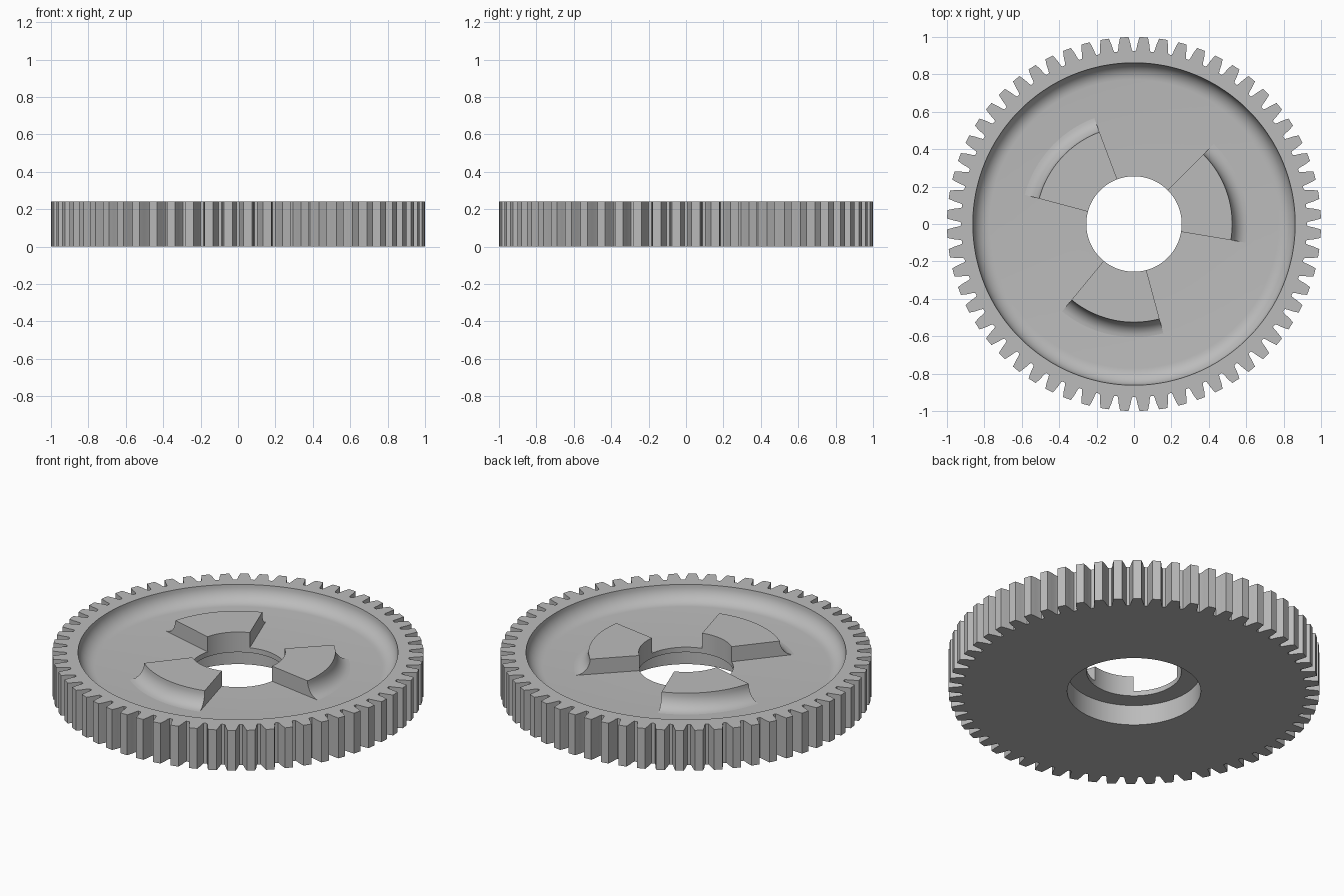
import bpy, bmesh, math

cube = bpy.data.objects.get("Cube")
if cube:
    bpy.data.objects.remove(cube, do_unlink=True)

TEETH = 60
HEIGHT = 0.24        # full thickness
FLOOR = 0.15         # upper face of the web
COUNTERBORE = 0.12   # depth of the recess underneath
BORE_R = 0.255
RIM_R = 0.862
FILLET = HEIGHT - FLOOR

steel = bpy.data.materials.new("grey steel")
steel.use_nodes = True
colour = (0.5, 0.5, 0.5, 1)
steel.diffuse_color = colour
steel.node_tree.nodes["Principled BSDF"].inputs["Base Color"].default_value = colour


def polar(r, a, z):
    return (r * math.cos(a), r * math.sin(a), z)


def fillet(r, side, width, steps=8):
    """Concave quarter curve from the top edge at r down to the web floor."""
    pts = []
    for i in range(steps + 1):
        t = math.pi / 2 * i / steps
        pts.append((r + side * width * (1 - math.cos(t)),
                    HEIGHT - FILLET * math.sin(t)))
    return pts


def finish(bm, name):
    bmesh.ops.recalc_face_normals(bm, faces=bm.faces)
    mesh = bpy.data.meshes.new(name)
    bm.to_mesh(mesh)
    bm.free()
    mesh.materials.append(steel)
    obj = bpy.data.objects.new(name, mesh)
    bpy.context.collection.objects.link(obj)
    bpy.ops.object.select_all(action='DESELECT')
    obj.select_set(True)
    bpy.context.view_layer.objects.active = obj
    bpy.ops.object.shade_smooth_by_angle(angle=math.radians(25))
    return obj


def bridge(bm, a, b, closed):
    n = len(a)
    for i in range(n if closed else n - 1):
        j = (i + 1) % n
        bm.faces.new((a[i], a[j], b[j], b[i]))


# Toothed outline: half of one tooth as (radius, half width), then mirrored
half_tooth = [(0.925, 0.040), (0.935, 0.036), (0.967, 0.031), (1.0, 0.0225)]
tooth = [(r, -w / r) for r, w in half_tooth]
tooth += [(r, w / r) for r, w in reversed(half_tooth)]
pitch = 2 * math.pi / TEETH
outline = [(r, a + (k + 0.5) * pitch) for k in range(TEETH) for r, a in tooth]

# Gear body: toothed wall, rim, dished web, bore and counterbore
bm = bmesh.new()
rings = [[bm.verts.new(polar(r, a, z)) for r, a in outline] for z in (0, HEIGHT)]
section = fillet(RIM_R, -1, FILLET)
section += [(BORE_R, FLOOR), (BORE_R, COUNTERBORE),
            (0.36, COUNTERBORE), (0.36, 0)]
for r, z in section:
    rings.append([bm.verts.new(polar(r, a, z)) for _, a in outline])
for k, ring in enumerate(rings):
    bridge(bm, ring, rings[(k + 1) % len(rings)], True)
finish(bm, "gear_body")

# Three raised pads around the bore, filleted on the outside
pad_section = [(BORE_R, FLOOR - 0.01), (BORE_R, HEIGHT)]
pad_section += fillet(0.525, 1, 0.08)
pad_section += [(0.605, FLOOR - 0.01)]
SPAN, STEPS = math.radians(54.5), 24
for p in range(3):
    start = math.radians(17.8 + 120 * p) - SPAN / 2
    bm = bmesh.new()
    slices = [[bm.verts.new(polar(r, start + SPAN * s / STEPS, z))
               for r, z in pad_section] for s in range(STEPS + 1)]
    for a, b in zip(slices, slices[1:]):
        bridge(bm, a, b, True)
    bm.faces.new(slices[0])
    bm.faces.new(slices[-1])
    finish(bm, f"raised_pad_{p + 1}")
